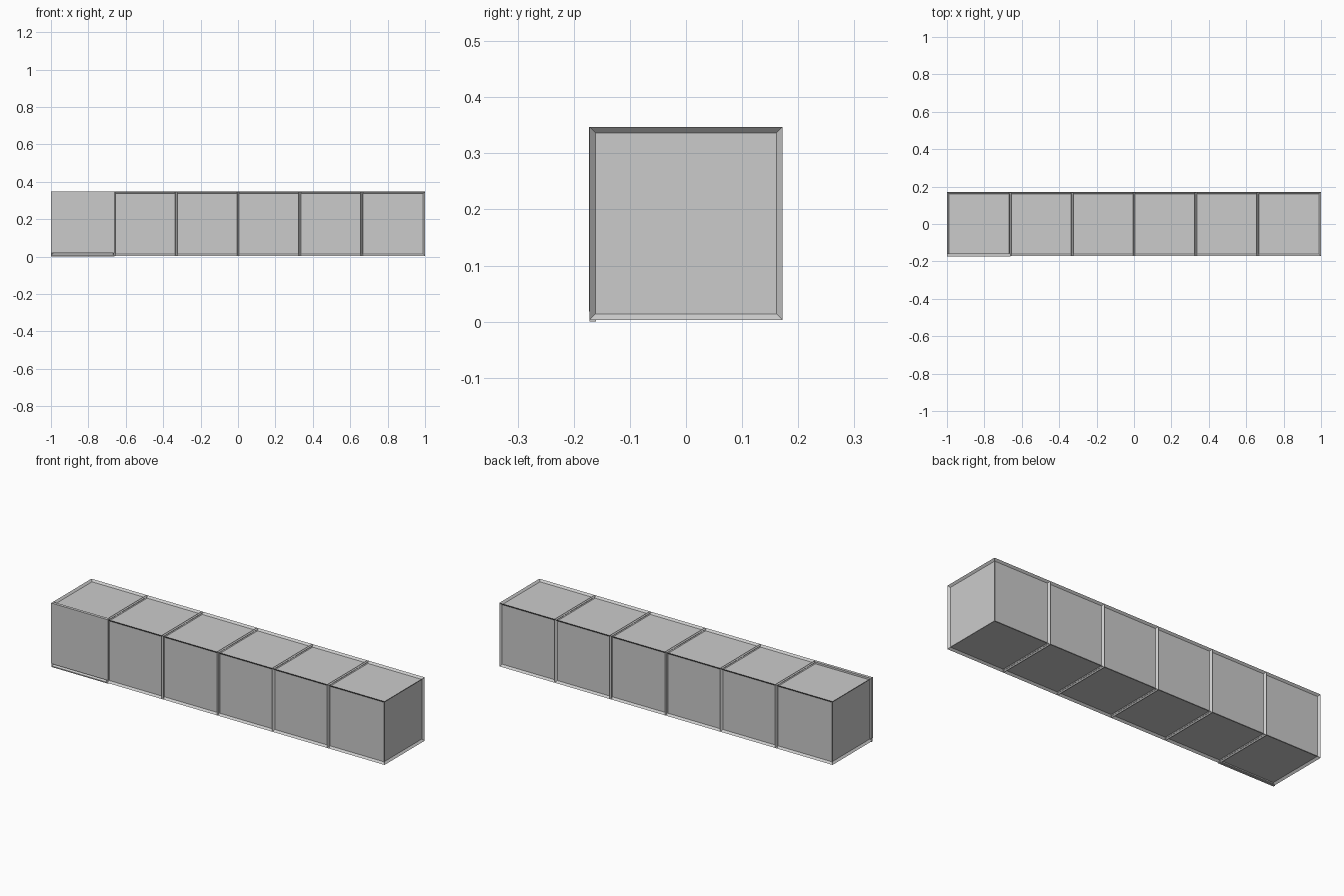
import bpy, bmesh
from mathutils import Matrix

if "Cube" in bpy.data.objects:
    bpy.data.objects.remove(bpy.data.objects["Cube"])

SIDE, INSET, DEPTH, COUNT = 0.344, 0.015, 0.01, 6
PITCH = (2.0 - SIDE) / (COUNT - 1)


def finish(name, bm):
    bmesh.ops.recalc_face_normals(bm, faces=bm.faces[:])
    mesh = bpy.data.meshes.new(name)
    bm.to_mesh(mesh)
    bm.free()
    obj = bpy.data.objects.new(name, mesh)
    bpy.context.collection.objects.link(obj)
    return obj


def framed_cube(name, x):
    # cube with a shallow sunken panel on every face
    bm = bmesh.new()
    bmesh.ops.create_cube(bm, size=SIDE, matrix=Matrix.Translation((x, 0, 0.003 + SIDE / 2)))
    bmesh.ops.inset_individual(bm, faces=bm.faces[:], thickness=INSET, depth=-DEPTH)
    return finish(name, bm)


def box(name, lo, hi):
    size = [b - a for a, b in zip(lo, hi)]
    mid = [(a + b) / 2 for a, b in zip(lo, hi)]
    bm = bmesh.new()
    bmesh.ops.create_cube(bm, size=1, matrix=Matrix.Translation(mid) @ Matrix.Diagonal((*size, 1)))
    return finish(name, bm)


# row of blocks, slightly overlapping so their rims cross
for i in range(COUNT):
    framed_cube(f"block_{i + 1}", -1 + SIDE / 2 + i * PITCH)

# flush cover plate on the front of the first block
box("front_plate", (-1, -0.173, 0.018), (-0.66, -0.157, 0.347))
# thin lip under the plate, touching the ground
box("bottom_lip", (-1, -0.172, 0.0), (-0.66, -0.16, 0.005))
